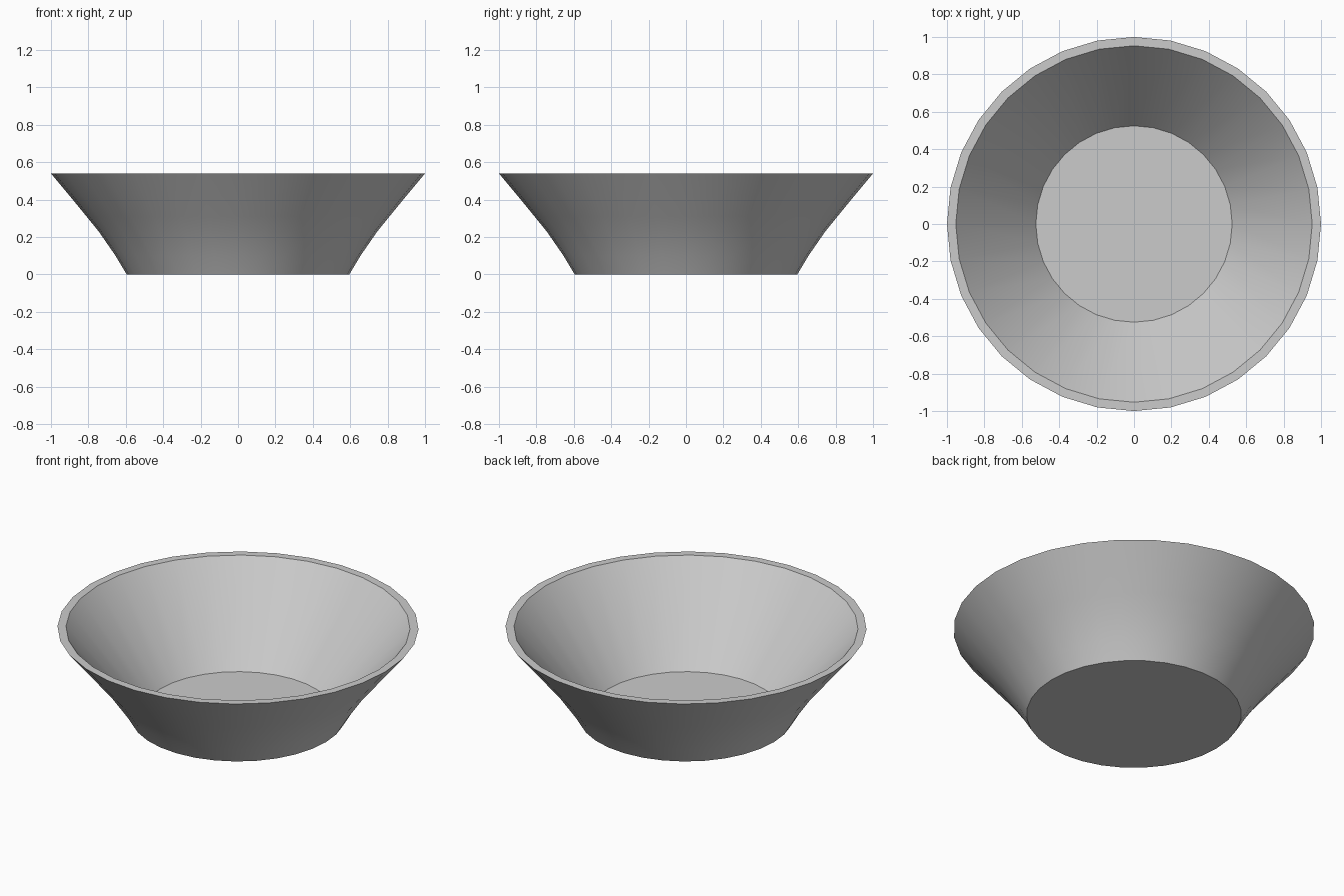
import bpy, bmesh, math

if "Cube" in bpy.data.objects:
    bpy.data.objects.remove(bpy.data.objects["Cube"])

SIDES = 32

# Bowl section (radius, height): curved outer wall, flat rim, straight inner wall, floor
profile = [
    (0.595, 0.0), (0.655, 0.10), (0.745, 0.23), (0.81, 0.31), (0.90, 0.42), (1.0, 0.54),
    (0.953, 0.54), (0.525, 0.027),
]

bm = bmesh.new()
rings = []
for r, z in profile:
    rings.append([bm.verts.new((r * math.cos(2 * math.pi * i / SIDES),
                                r * math.sin(2 * math.pi * i / SIDES), z))
                  for i in range(SIDES)])

# Walls and rim
for a, b in zip(rings, rings[1:]):
    for i in range(SIDES):
        j = (i + 1) % SIDES
        bm.faces.new((a[i], a[j], b[j], b[i]))

# Underside and inner floor
bm.faces.new(rings[0][::-1])
bm.faces.new(rings[-1])
bmesh.ops.recalc_face_normals(bm, faces=bm.faces)

mesh = bpy.data.meshes.new("bowl")
bm.to_mesh(mesh)
bm.free()
bowl = bpy.data.objects.new("bowl", mesh)
bpy.context.collection.objects.link(bowl)

# Smooth walls, crisp rim and base edges
bpy.context.view_layer.objects.active = bowl
bowl.select_set(True)
bpy.ops.object.shade_smooth_by_angle(angle=math.radians(30))
